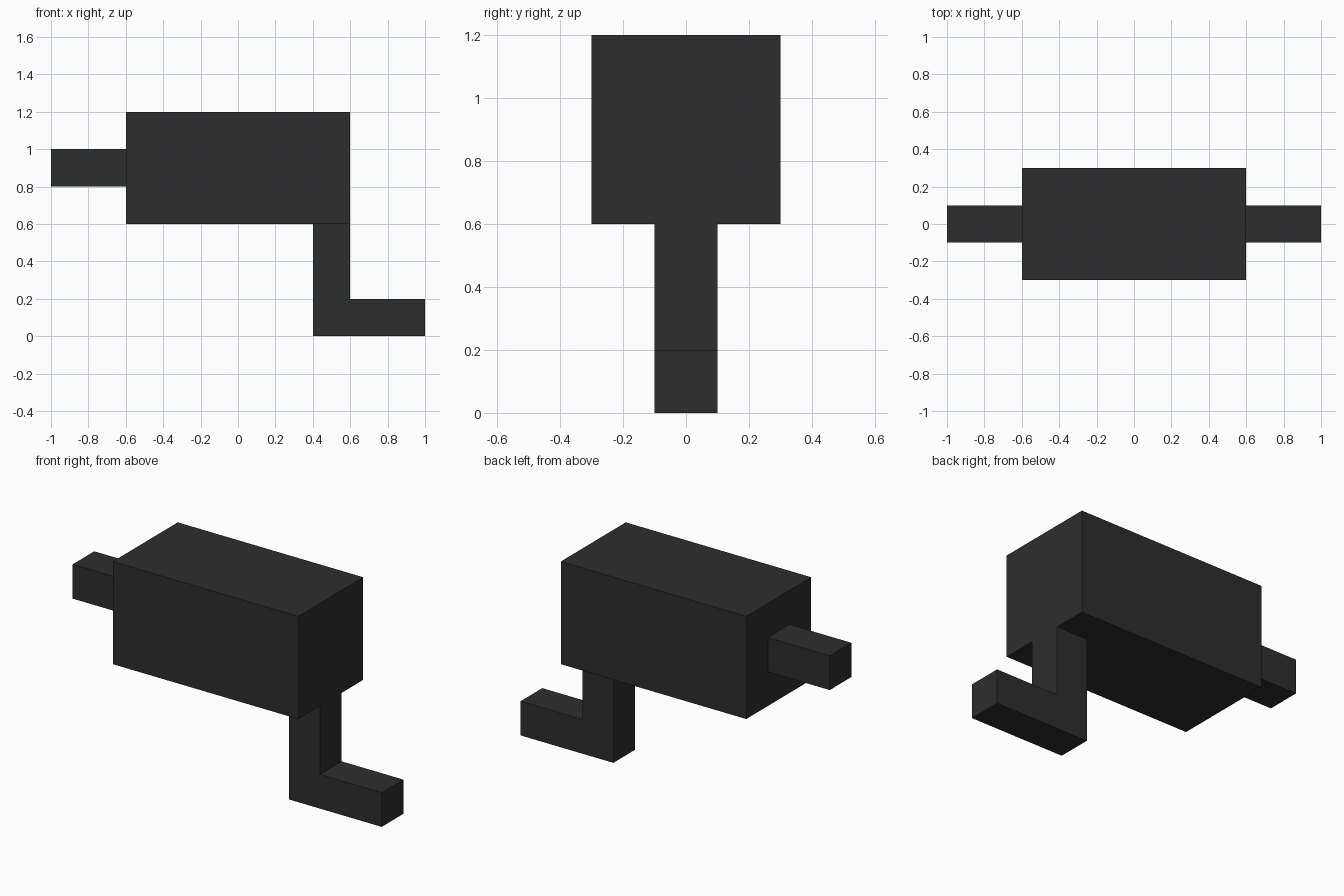
import bpy
import bmesh

cube = bpy.data.objects.get("Cube")
if cube:
    bpy.data.objects.remove(cube, do_unlink=True)

# Single charcoal colour
CHARCOAL = (0.027, 0.027, 0.027, 1.0)
charcoal = bpy.data.materials.new("charcoal")
charcoal.use_nodes = True
charcoal.diffuse_color = CHARCOAL
charcoal.node_tree.nodes["Principled BSDF"].inputs["Base Color"].default_value = CHARCOAL


def extrude_profile(name, profile, half_width):
    """Extrude an (x, z) outline across y, centred on y = 0."""
    bm = bmesh.new()
    face = bm.faces.new([bm.verts.new((x, -half_width, z)) for x, z in profile])
    result = bmesh.ops.extrude_face_region(bm, geom=[face])
    moved = [v for v in result["geom"] if isinstance(v, bmesh.types.BMVert)]
    bmesh.ops.translate(bm, verts=moved, vec=(0, 2 * half_width, 0))
    bmesh.ops.recalc_face_normals(bm, faces=bm.faces)
    mesh = bpy.data.meshes.new(name)
    bm.to_mesh(mesh)
    bm.free()
    mesh.materials.append(charcoal)
    obj = bpy.data.objects.new(name, mesh)
    bpy.context.collection.objects.link(obj)
    return obj


def box_profile(x0, x1, z0, z1):
    return [(x0, z0), (x1, z0), (x1, z1), (x0, z1)]


# Main block
extrude_profile("body", box_profile(-0.6, 0.6, 0.6, 1.2), 0.3)

# Square bar out of the right end
extrude_profile("end_bar", box_profile(-1.0, -0.6, 0.8, 1.0), 0.1)

# L-shaped leg and foot under the left end
extrude_profile("bent_leg", [(0.4, 0.0), (1.0, 0.0), (1.0, 0.2),
                             (0.6, 0.2), (0.6, 0.6), (0.4, 0.6)], 0.1)
